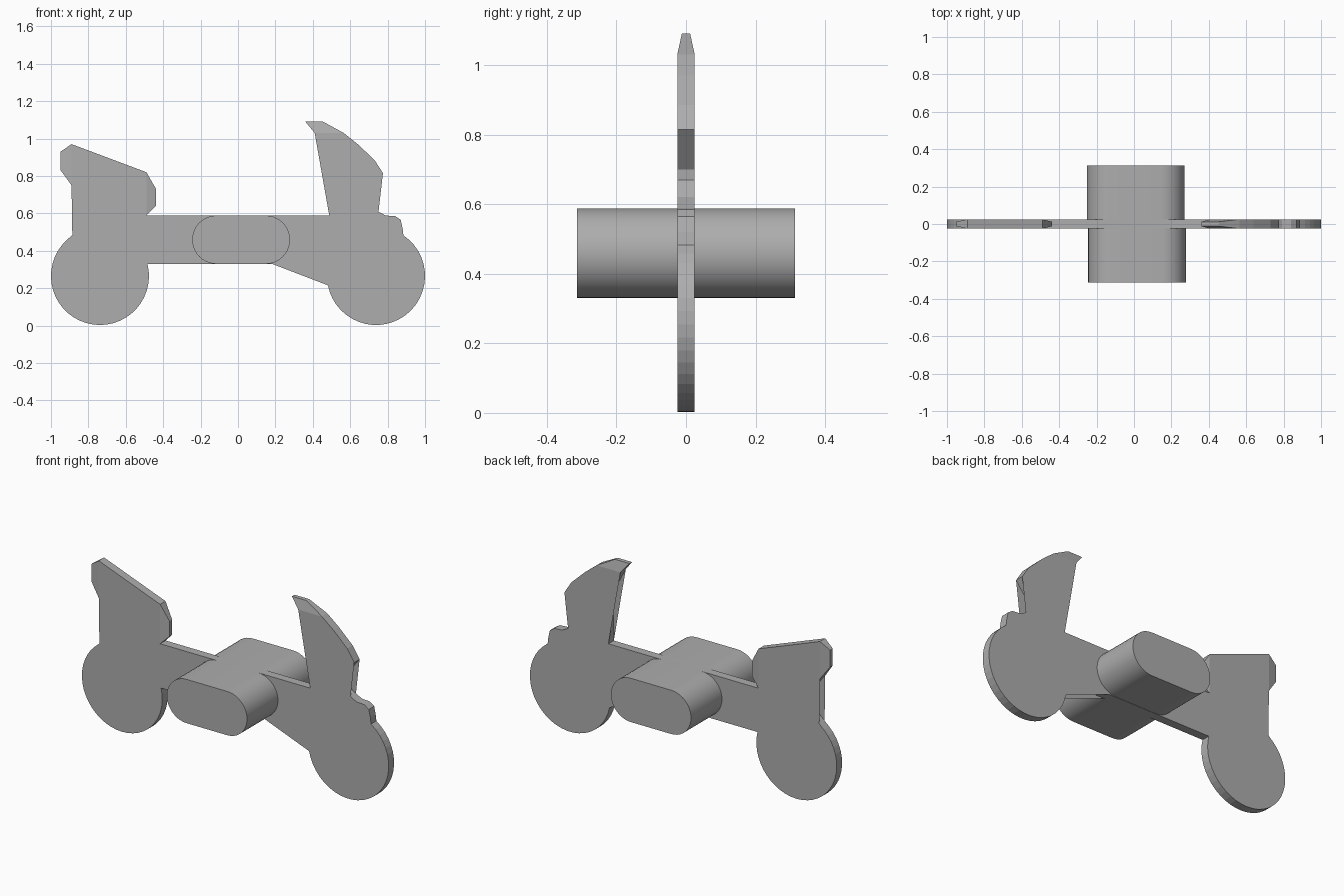
import bpy, bmesh, math

cube = bpy.data.objects.get("Cube")
if cube:
    bpy.data.objects.remove(cube, do_unlink=True)

# Single plain grey material
GREY = (0.42, 0.42, 0.42, 1.0)
mat = bpy.data.materials.new("plain_grey")
mat.use_nodes = True
mat.diffuse_color = GREY
mat.node_tree.nodes["Principled BSDF"].inputs["Base Color"].default_value = GREY

HALF = 0.025      # half thickness of the plate
THIN = 0.012      # half thickness at the tapered tips


def arc(cx, cz, r, start, end, n):
    """Points on a circle between two angles in degrees."""
    angles = [math.radians(start + (end - start) * i / n) for i in range(n + 1)]
    return [(cx + r * math.cos(a), cz + r * math.sin(a)) for a in angles]


def finish(bm, name, smooth_angle=None):
    bmesh.ops.recalc_face_normals(bm, faces=bm.faces[:])
    mesh = bpy.data.meshes.new(name)
    bm.to_mesh(mesh)
    bm.free()
    mesh.materials.append(mat)
    obj = bpy.data.objects.new(name, mesh)
    bpy.context.collection.objects.link(obj)
    if smooth_angle:
        bpy.ops.object.select_all(action='DESELECT')
        obj.select_set(True)
        bpy.context.view_layer.objects.active = obj
        bpy.ops.object.shade_smooth_by_angle(angle=math.radians(smooth_angle))
    return obj


def plate(name, sections):
    """Upright plate from outline sections; tip sections taper in thickness."""
    bm = bmesh.new()
    outline, tips = [], []
    for points, is_tip in sections:
        first = len(outline)
        outline += [(x, z, THIN if is_tip else HALF) for x, z in points]
        if is_tip:
            tips.append(range(first, len(outline)))
    count = len(outline)
    in_tip = {i for t in tips for i in t}
    body = [i for i in range(count) if i not in in_tip]
    # each tip cap also takes its two neighbouring body corners
    caps = [body] + [[(i % count) for i in range(t[0] - 1, t[-1] + 2)] for t in tips]
    sides = [[bm.verts.new((x, s * h, z)) for x, z, h in outline] for s in (-1, 1)]
    for verts in sides:
        for cap in caps:
            bm.faces.new([verts[i] for i in cap])
    front, back = sides
    for i in range(count):
        j = (i + 1) % count
        bm.faces.new((front[i], front[j], back[j], back[i]))
    # flat ngons triangulated so concave outlines stay clean
    bmesh.ops.triangulate(bm, faces=[f for f in bm.faces if len(f.verts) > 4])
    return finish(bm, name)


def tube(name, x0, x1, z0, z1, y0, y1):
    """Solid bar with a round-ended cross-section, running along y."""
    r, zc = (z1 - z0) / 2, (z0 + z1) / 2
    profile = arc(x1 - r, zc, r, -90, 90, 20) + arc(x0 + r, zc, r, 90, 270, 20)
    bm = bmesh.new()
    face = bm.faces.new([bm.verts.new((x, y0, z)) for x, z in profile])
    ext = bmesh.ops.extrude_face_region(bm, geom=[face], use_keep_orig=True)
    new = [v for v in ext["geom"] if isinstance(v, bmesh.types.BMVert)]
    bmesh.ops.translate(bm, verts=new, vec=(0, y1 - y0, 0))
    return finish(bm, name, 30)


# Scooter-shaped plate: bar, fork, wheels and seat in one outline
bar_and_fork = [(-0.49, 0.588), (0.488, 0.588), (0.49, 0.875), (0.41, 1.03)]
fork_tip = [(0.36, 1.09), (0.455, 1.09)]
fork_front = [(0.565, 1.03), (0.64, 0.97), (0.73, 0.885), (0.775, 0.815),
              (0.685, 0.70), (0.683, 0.67), (0.73, 0.62), (0.79, 0.588),
              (0.84, 0.585), (0.87, 0.565), (0.88, 0.52)]
front_wheel = arc(0.738, 0.265, 0.262, 56, -194, 30)
rear_wheel = arc(-0.738, 0.265, 0.262, 14, -227, 30)
seat_back = [(-0.85, 0.515), (-0.81, 0.56), (-0.805, 0.60), (-0.81, 0.64),
             (-0.84, 0.69), (-0.89, 0.75)]
seat_tail = [(-0.948, 0.83), (-0.948, 0.93)]
seat_top = [(-0.89, 0.97), (-0.49, 0.82)]
seat_nose = [(-0.438, 0.73), (-0.438, 0.64)]

plate("scooter_plate", [
    (bar_and_fork, False), (fork_tip, True),
    (fork_front + front_wheel + rear_wheel + seat_back, False),
    (seat_tail, True), (seat_top, False), (seat_nose, True)])

# Cross grips, one on each side of the plate
tube("front_grip", -0.245, 0.278, 0.33, 0.588, -0.313, 0.0)
tube("back_grip", -0.252, 0.270, 0.33, 0.588, 0.0, 0.313)
